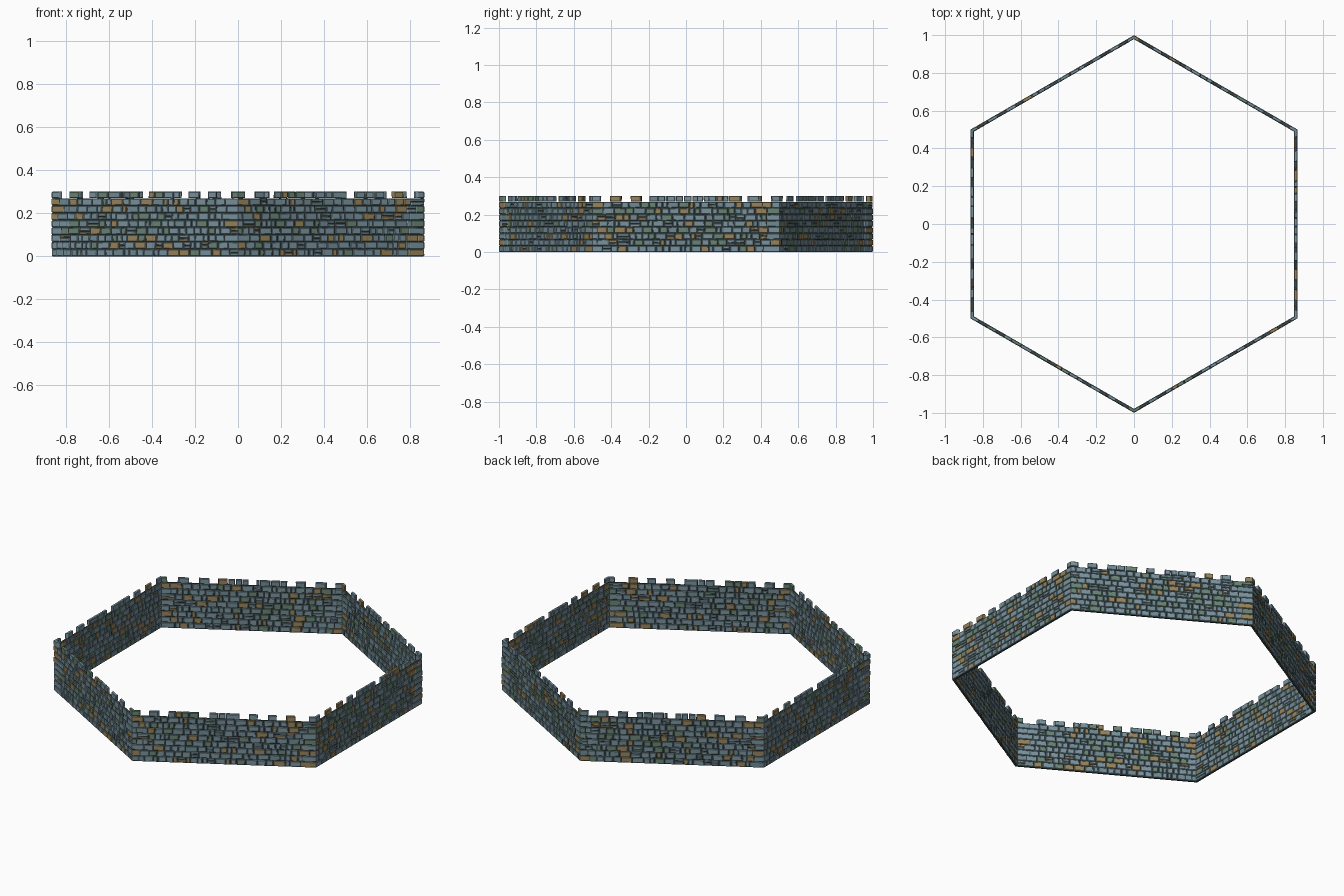
import bpy, bmesh, math, random
from mathutils import Vector

if "Cube" in bpy.data.objects:
    bpy.data.objects.remove(bpy.data.objects["Cube"])

random.seed(7)
ROWS, ROW_H, TOP = 8, 0.0336, 0.30
OUT, INN = 1.0, 0.978          # radial scale of outer and inner faces
GAP, CHAMFER = 0.0022, 0.0025


def material(name, rgb):
    m = bpy.data.materials.new(name)
    m.diffuse_color = (*rgb, 1)
    m.use_nodes = True
    m.node_tree.nodes["Principled BSDF"].inputs["Base Color"].default_value = m.diffuse_color
    return m


MORTAR = material("mortar", (0.045, 0.065, 0.07))
STONES = [material("blue_stone", (0.19, 0.29, 0.34)),
          material("grey_blue_stone", (0.16, 0.25, 0.29)),
          material("green_stone", (0.14, 0.23, 0.18)),
          material("tan_stone", (0.30, 0.23, 0.11))]
WEIGHTS = [50, 22, 15, 13]

CORNERS = [Vector((math.sin(k * math.pi / 3), -math.cos(k * math.pi / 3), 0)) for k in range(6)]


def place(side, s, z, d):
    """Point on a wall side: s along it, d scales radially so corners mitre."""
    p = CORNERS[side].lerp(CORNERS[(side + 1) % 6], s) * d
    p.z = z
    return p


def add_stone(bm, side, s0, s1, z0, z1):
    """One rough stone through the wall, with chamfered faces."""
    def j():
        return random.uniform(-0.0012, 0.0012)
    left = 0 if s0 <= 0 else GAP
    right = 0 if s1 >= 1 else GAP
    quad = []
    for s, z, ds, dz in ((s0 + left, z0, 1, 1), (s1 - right, z0, -1, 1),
                         (s1 - right, z1, -1, -1), (s0 + left, z1, 1, -1)):
        corner = s <= 0 or s >= 1
        z += dz * GAP * 0.7 + (j() if 0.01 < z < TOP - 0.01 else 0)
        quad.append((s if corner else s + j(), z, 0 if corner else ds, dz))
    out = OUT - random.uniform(0, 0.002)
    inn = INN + random.uniform(0, 0.002)
    rings = []
    for d, inset in ((out, CHAMFER), (out - 0.003, 0), (inn + 0.003, 0), (inn, CHAMFER)):
        rings.append([bm.verts.new(place(side, s + ds * inset, z + dz * inset, d))
                      for s, z, ds, dz in quad])
    mat = random.choices(range(4), WEIGHTS)[0]
    faces = [bm.faces.new(rings[0]), bm.faces.new(rings[-1][::-1])]
    for a, b in zip(rings, rings[1:]):
        for i in range(4):
            k = (i + 1) % 4
            faces.append(bm.faces.new((a[i], b[i], b[k], a[k])))
    for f in faces:
        f.material_index = mat


def widths(start, end, lo, hi):
    """Split a span into random stone widths."""
    cuts = [start]
    while end - cuts[-1] > hi * 1.3:
        cuts.append(cuts[-1] + random.uniform(lo, hi))
    return list(zip(cuts, cuts[1:] + [end]))


def merlon_spans():
    """Raised blocks: mostly short, with a longer run now and then."""
    spans, s = [(0.0, 0.04)], 0.09
    long_at = random.sample(range(1, 7), 2)
    k = 0
    while s < 0.90:
        w = 0.17 if k in long_at else random.uniform(0.048, 0.062)
        spans.append((s, min(s + w, 0.92)))
        s += w + random.uniform(0.042, 0.055)
        k += 1
    spans.append((0.965, 1.0))
    return spans


def finish(bm, name, mats):
    bmesh.ops.recalc_face_normals(bm, faces=bm.faces)
    me = bpy.data.meshes.new(name)
    bm.to_mesh(me)
    bm.free()
    for m in mats:
        me.materials.append(m)
    ob = bpy.data.objects.new(name, me)
    bpy.context.collection.objects.link(ob)


for side in range(6):
    # coursed stones of this wall side
    bm = bmesh.new()
    for r in range(ROWS):
        z0, z1 = r * ROW_H, (r + 1) * ROW_H
        for a, b in widths(0, 1, 0.022, 0.066):
            if b - a > 0.03 and random.random() < 0.14:
                m = z0 + ROW_H * random.uniform(0.4, 0.6)
                add_stone(bm, side, a, b, z0, m)
                add_stone(bm, side, a, b, m, z1)
            else:
                add_stone(bm, side, a, b, z0, z1)
    finish(bm, f"wall_stones_{side + 1}", STONES)

    # battlements of this wall side
    bm = bmesh.new()
    for a, b in merlon_spans():
        for c, d in widths(a, b, 0.03, 0.06):
            add_stone(bm, side, c, d, ROWS * ROW_H, TOP + GAP * 0.7)
    finish(bm, f"battlements_{side + 1}", STONES)

# dark mortar core, a closed hexagonal ring
bm = bmesh.new()
profile = ((0.995, 0), (0.995, ROWS * ROW_H), (0.983, ROWS * ROW_H), (0.983, 0))
loops = [[bm.verts.new(place(k, 0, z, d)) for d, z in profile] for k in range(6)]
for k in range(6):
    a, b = loops[k], loops[(k + 1) % 6]
    for i in range(4):
        bm.faces.new((a[i], b[i], b[(i + 1) % 4], a[(i + 1) % 4]))
finish(bm, "mortar_core", [MORTAR])
